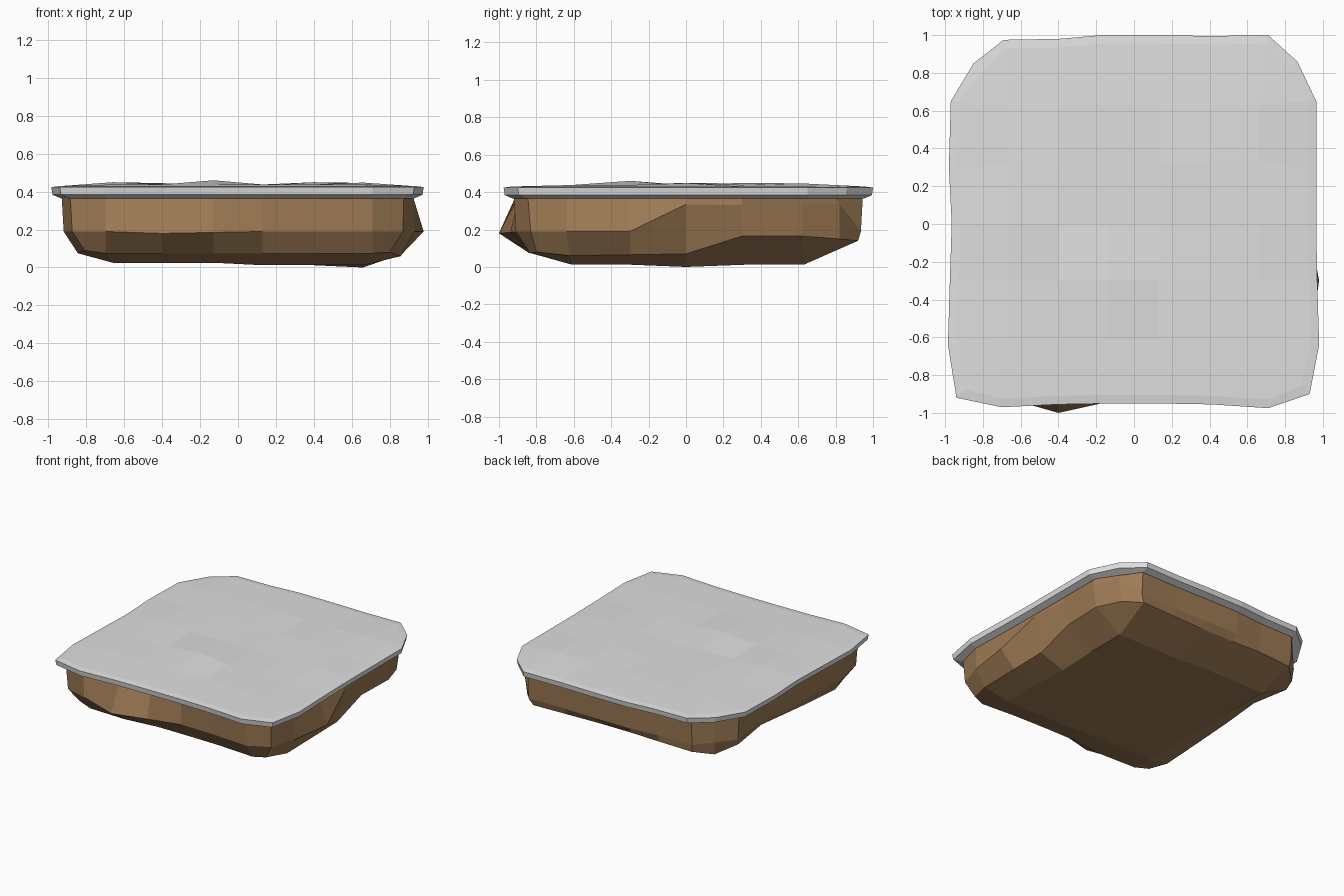
import bpy, bmesh

if "Cube" in bpy.data.objects:
    bpy.data.objects.remove(bpy.data.objects["Cube"])

# Shared footprint: 8 x 7 grid perimeter, counter-clockwise from front left
OUTLINE = [(-.94, -.92), (-.70, -.97), (-.4, -.955), (-.13, -.95), (.13, -.95), (.41, -.955), (.71, -.975),
           (.93, -.90), (.98, -.64), (.97, -.3), (.965, 0), (.965, .3), (.965, .65),
           (.865, .86), (.71, 1.0), (.4, .995), (.13, 1.0), (-.17, 1.0), (-.4, .98), (-.69, .975),
           (-.85, .85), (-.97, .65), (-.98, .3), (-.965, 0), (-.975, -.3), (-.985, -.64)]
COLS = [-.66, -.4, -.13, .13, .4, .66]
ROWS = [-.61, -.3, 0, .32, .63]
NX, NY = 7, 6


def cell(i):
    """Grid position of perimeter point i."""
    if i < NX:
        return i, 0
    if i < NX + NY:
        return NX, i - NX
    if i < 2 * NX + NY:
        return 2 * NX + NY - i, NY
    return 0, 2 * (NX + NY) - i


def ring(inset, z, changes=None):
    """Outline pulled in by inset on each side; changes replaces single points."""
    pts = []
    for i, (x, y) in enumerate(OUTLINE):
        c, r = cell(i)
        dx = (c == 0) - (c == NX)
        dy = (r == 0) - (r == NY)
        pts.append((x + dx * inset, y + dy * inset, z))
    for i, p in (changes or {}).items():
        pts[i] = p
    return pts


def material(name, rgb):
    m = bpy.data.materials.new(name)
    m.diffuse_color = (*rgb, 1)
    m.use_nodes = True
    m.node_tree.nodes["Principled BSDF"].inputs["Base Color"].default_value = m.diffuse_color
    return m


def fill_grid(bm, loop, height):
    """Close a ring with a quad grid whose inner points use height(c, r)."""
    g = {cell(i): v for i, v in enumerate(loop)}
    for a, x in enumerate(COLS):
        for b, y in enumerate(ROWS):
            g[a + 1, b + 1] = bm.verts.new((x, y, height(a, b)))
    for a in range(NX):
        for b in range(NY):
            bm.faces.new((g[a, b], g[a + 1, b], g[a + 1, b + 1], g[a, b + 1]))


def slab(name, rings, top, bottom, mat):
    """Stack rings from top to bottom and close the ends with grids."""
    bm = bmesh.new()
    loops = [[bm.verts.new(p) for p in r] for r in rings]
    n = len(OUTLINE)
    for up, low in zip(loops, loops[1:]):
        for i in range(n):
            j = (i + 1) % n
            bm.faces.new((up[i], low[i], low[j], up[j]))
    fill_grid(bm, loops[0], top)
    if bottom:
        fill_grid(bm, loops[-1], bottom)
    bmesh.ops.recalc_face_normals(bm, faces=bm.faces)
    me = bpy.data.meshes.new(name)
    bm.to_mesh(me)
    bm.free()
    me.materials.append(mat)
    ob = bpy.data.objects.new(name, me)
    bpy.context.collection.objects.link(ob)


# Stone cap with a gently uneven top
BUMPS = {(2, 1): .46, (4, 3): .45, (5, 2): .448, (0, 2): .45, (1, 3): .445, (3, 2): .432, (2, 3): .433, (5, 4): .446}
slab("stone_cap",
     [ring(.045, .43), ring(0, .424), ring(.006, .384), ring(.05, .365)],
     lambda a, b: BUMPS.get((a, b), .438),
     lambda a, b: .366,
     material("light grey stone", (.74, .74, .74)))

# Earth body: rough sides tapering to a shallow uneven base
upper = ring(.055, .368)
middle = ring(.065, .19, {
    2: (-.4, -1.0, .18), 3: (-.13, -.94, .185),
    7: (.87, -.83, .19), 8: (.93, -.64, .19), 9: (.98, -.3, .19), 10: (.925, 0, .335),
    11: (.905, .3, .33), 12: (.90, .62, .335), 13: (.83, .82, .335),
    20: (-.81, .80, .2), 22: (-.90, .3, .22)})
lower = ring(.14, .075, {
    0: (-.81, -.80, .09), 2: (-.4, -.84, .075), 7: (.80, -.80, .08), 8: (.86, -.62, .06), 9: (.86, -.3, .065),
    10: (.86, 0, .07), 11: (.86, .3, .165), 12: (.87, .62, .165),
    13: (.80, .82, .15), 14: (.68, .92, .14), 15: (.4, .91, .14), 16: (.13, .90, .14),
    17: (-.15, .90, .14), 18: (-.4, .91, .14), 19: (-.68, .90, .13), 20: (-.80, .79, .10),
    21: (-.89, .62, .14), 22: (-.86, .3, .16), 23: (-.87, 0, .14), 24: (-.85, -.3, .10)})
slab("earth_body", [upper, middle, lower],
     lambda a, b: .368,
     lambda a, b: 0 if (a, b) == (5, 2) else .012 if a > 2 else .025,
     material("brown earth", (.345, .198, .09)))
